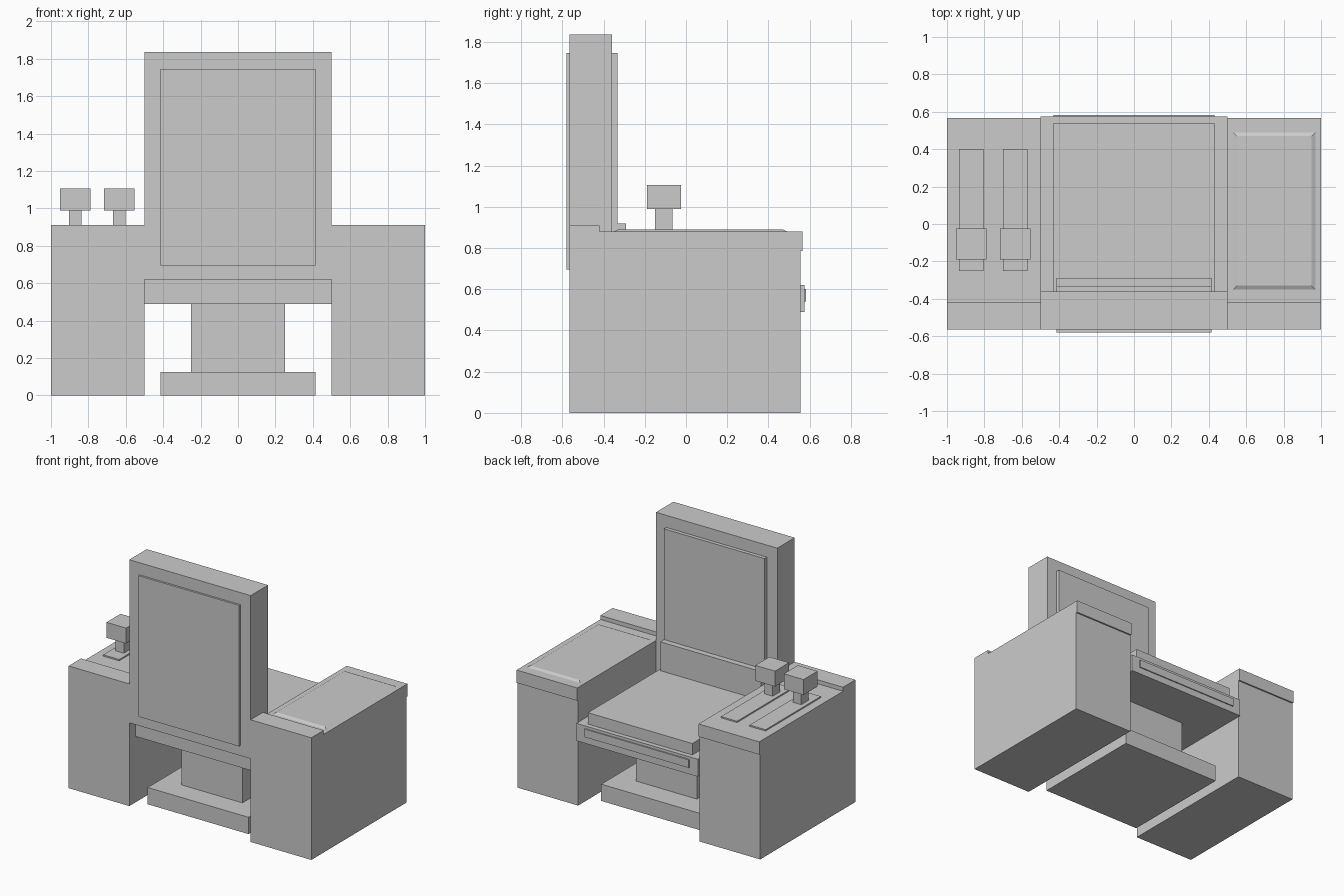
import bpy, bmesh

if "Cube" in bpy.data.objects:
    bpy.data.objects.remove(bpy.data.objects["Cube"])


def box(name, x, y, z, inset=0.0):
    """Box from (min, max) ranges; inset shrinks the top face for a sloped rim."""
    bm = bmesh.new()
    bmesh.ops.create_cube(bm, size=1.0)
    for v in bm.verts:
        k = inset if v.co.z > 0 else 0.0
        v.co = [r[0] + k * (i < 2) if c < 0 else r[1] - k * (i < 2)
                for i, (c, r) in enumerate(zip(v.co, (x, y, z)))]
    mesh = bpy.data.meshes.new(name)
    bm.to_mesh(mesh)
    bm.free()
    obj = bpy.data.objects.new(name, mesh)
    bpy.context.collection.objects.link(obj)
    return obj


def centred(name, half, y, z):
    return box(name, (-half, half), y, z)


# pedestal
centred("foot_plate", 0.415, (-0.47, 0.405), (0, 0.125))
centred("pedestal", 0.25, (-0.305, 0.23), (0.125, 0.49))

# seat
centred("seat_base", 0.5, (-0.49, 0.575), (0.49, 0.62))
centred("seat_front_strip", 0.43, (0.575, 0.583), (0.54, 0.60))
centred("seat_cushion", 0.43, (-0.36, 0.54), (0.62, 0.705))

# backrest
centred("backrest", 0.5, (-0.565, -0.36), (0.62, 1.835))
centred("backrest_rear_panel", 0.415, (-0.58, -0.565), (0.695, 1.745))
centred("backrest_front_panel", 0.415, (-0.36, -0.333), (0.92, 1.745))
centred("lumbar_cushion", 0.415, (-0.36, -0.29), (0.705, 0.92))

# side consoles, each with a raised rear ledge and a front lip
for side, x in (("left", (-1, -0.5)), ("right", (0.5, 1))):
    box(side + "_console", x, (-0.565, 0.555), (0, 0.88))
    box(side + "_console_ledge", x, (-0.565, -0.42), (0.88, 0.91))
    box(side + "_console_lip", x, (0.555, 0.566), (0.785, 0.88))

# control pad on the right console
box("control_pad", (0.53, 0.97), (-0.35, 0.49), (0.88, 0.89), inset=0.02)

# two levers in slots on the left console
for name, cx in (("outer", -0.87), ("inner", -0.635)):
    def span(half):
        return (cx - half, cx + half)
    box(name + "_lever_slot", span(0.066), (-0.25, 0.40), (0.88, 0.89))
    box(name + "_lever_stem", span(0.034), (-0.15, -0.065), (0.89, 0.99))
    box(name + "_lever_handle", span(0.081), (-0.19, -0.025), (0.99, 1.105))
